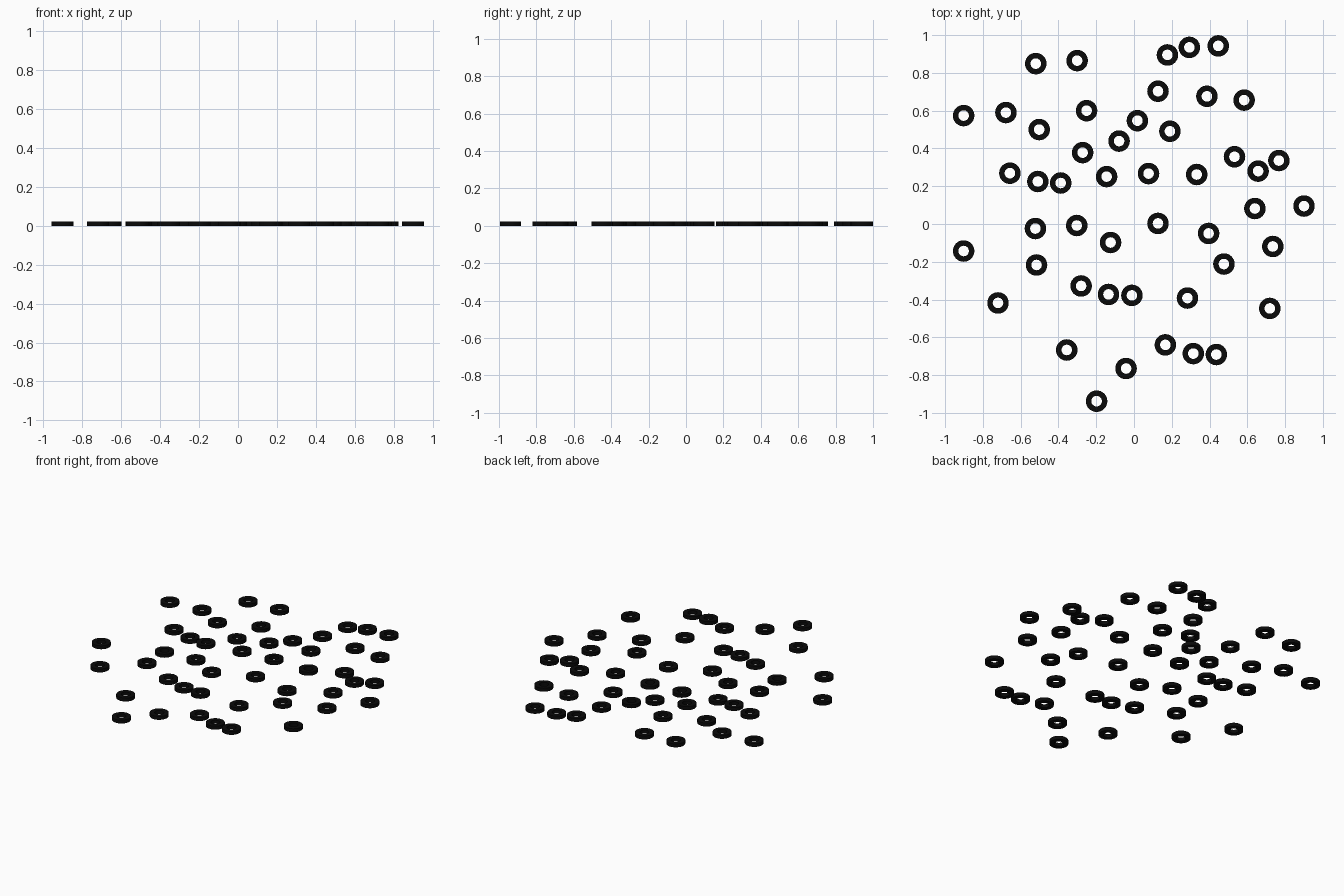
import bpy, bmesh, math

if "Cube" in bpy.data.objects:
    bpy.data.objects.remove(bpy.data.objects["Cube"])

OUTER, INNER, HEIGHT, SIDES = 0.057, 0.028, 0.023, 32

# scattered ring centres (x, y)
CENTRES = [
    (-.52, .849), (-.301, .865), (.177, .895), (.293, .935), (.446, .943),
    (-.902, .574), (-.678, .59), (-.502, .5), (-.251, .6), (.127, .703),
    (.386, .676), (.583, .656), (.018, .547), (-.079, .439), (.19, .491),
    (-.272, .378), (-.657, .269), (-.509, .225), (-.388, .217), (-.145, .251),
    (.077, .267), (.332, .262), (.532, .356), (.657, .28), (.767, .336),
    (.64, .082), (.9, .095), (-.522, -.024), (-.303, -.008), (-.124, -.098),
    (.127, .003), (.395, -.05), (.735, -.119), (-.902, -.143), (-.516, -.217),
    (.476, -.212), (-.72, -.418), (-.28, -.328), (-.135, -.373), (-.011, -.378),
    (.283, -.392), (.719, -.447), (-.356, -.667), (.166, -.64), (.314, -.686),
    (.436, -.691), (-.042, -.765), (-.198, -.938),
]

black = bpy.data.materials.new("black")
black.diffuse_color = (0.003, 0.003, 0.003, 1)
black.use_nodes = True
black.node_tree.nodes["Principled BSDF"].inputs["Base Color"].default_value = black.diffuse_color


def ring_mesh():
    """Flat washer: a square section swept around z."""
    bm = bmesh.new()
    section = [(INNER, 0), (OUTER, 0), (OUTER, HEIGHT), (INNER, HEIGHT)]
    loops = []
    for i in range(SIDES):
        a = math.tau * i / SIDES
        loops.append([bm.verts.new((r * math.cos(a), r * math.sin(a), z)) for r, z in section])
    for i in range(SIDES):
        p, q = loops[i], loops[(i + 1) % SIDES]
        for j in range(4):
            k = (j + 1) % 4
            f = bm.faces.new((p[j], q[j], q[k], p[k]))
            f.smooth = j in (1, 3)      # round walls smooth, caps flat
    bmesh.ops.recalc_face_normals(bm, faces=bm.faces)
    for e in bm.edges:
        e.smooth = e.calc_face_angle(0) < math.radians(40)
    mesh = bpy.data.meshes.new("ring")
    bm.to_mesh(mesh)
    bm.free()
    mesh.materials.append(black)
    return mesh


# one shared ring, placed at every centre
mesh = ring_mesh()
for n, (x, y) in enumerate(CENTRES, 1):
    ring = bpy.data.objects.new(f"ring_{n:02d}", mesh)
    ring.location = (x, y, 0)
    bpy.context.collection.objects.link(ring)
